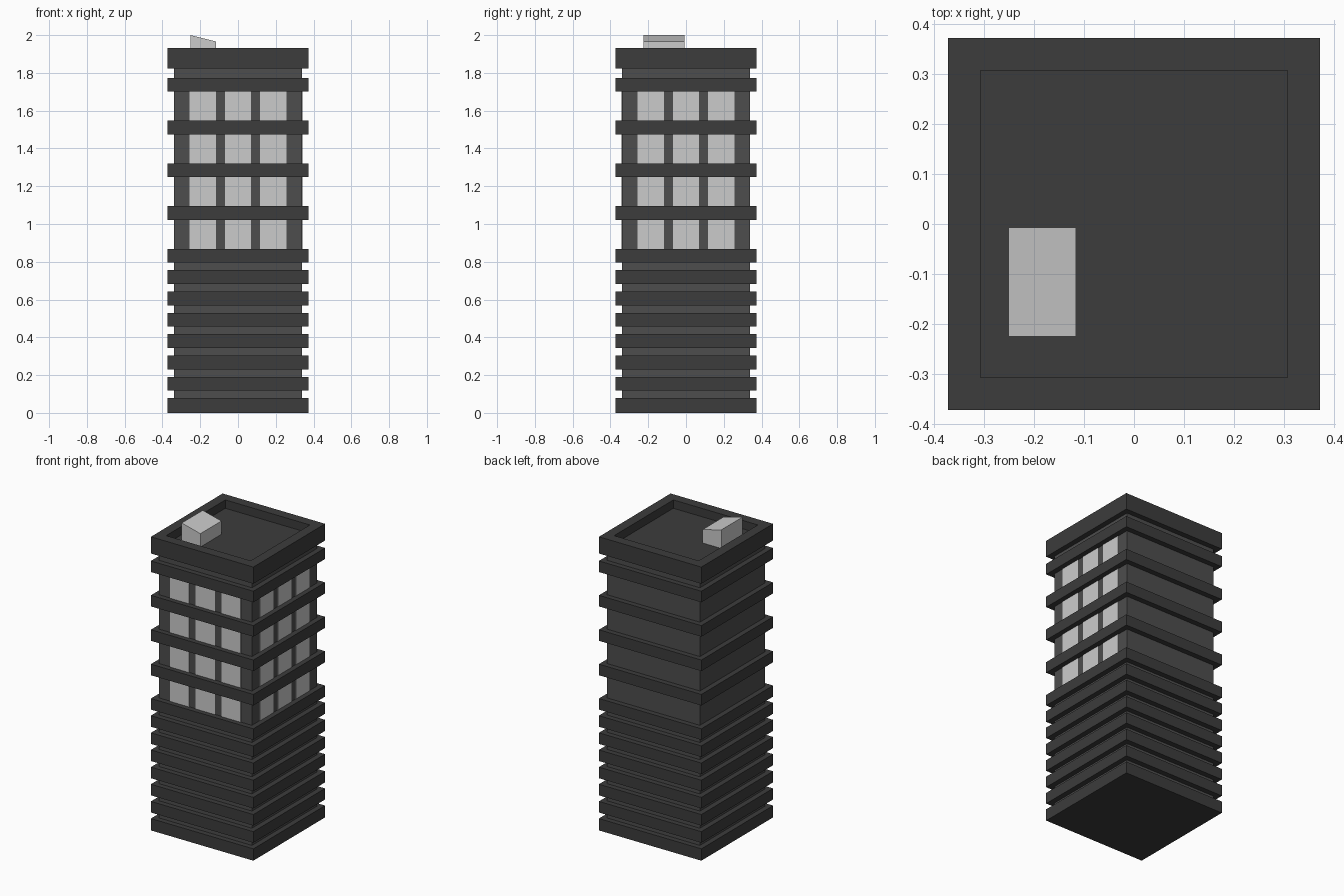
import bpy, bmesh

if "Cube" in bpy.data.objects:
    bpy.data.objects.remove(bpy.data.objects["Cube"])


def material(name, v):
    m = bpy.data.materials.new(name)
    m.diffuse_color = (v, v, v, 1)
    m.use_nodes = True
    m.node_tree.nodes["Principled BSDF"].inputs["Base Color"].default_value = m.diffuse_color
    return m


dark = material("dark_slab", 0.045)
wall = material("wall_grey", 0.075)


def add_object(name, bm, mat=None):
    mesh = bpy.data.meshes.new(name)
    bm.to_mesh(mesh)
    bm.free()
    ob = bpy.data.objects.new(name, mesh)
    bpy.context.collection.objects.link(ob)
    if mat:
        mesh.materials.append(mat)
    return ob


def box_bm(x0, x1, y0, y1, z0, z1):
    bm = bmesh.new()
    bmesh.ops.create_cube(bm, size=1)
    for v in bm.verts:
        v.co = (x1 if v.co.x > 0 else x0,
                y1 if v.co.y > 0 else y0,
                z1 if v.co.z > 0 else z0)
    return bm


def square(name, half, z0, z1, mat):
    return add_object(name, box_bm(-half, half, -half, half, z0, z1), mat)


SLAB, CORE, THICK = 0.373, 0.338, 0.073

# Core walls
square("core_walls", CORE, 0.04, 1.85, wall)

# Closely spaced lower slabs
square("base_slab", SLAB, 0, 0.078, dark)
for i in range(1, 8):
    top = 0.078 + 0.1129 * i
    square(f"lower_slab_{i}", SLAB, top - THICK, top, dark)

# Upper floor slabs, with windows on the front and right sides below each
PITCH = 0.2265
for i in range(1, 5):
    top = 0.868 + PITCH * i
    square(f"floor_slab_{i}", SLAB, top - THICK, top, dark)
    z0, z1 = top - PITCH, top - THICK
    for j, c in enumerate((-0.187, 0.0, 0.187)):
        a, b = c - 0.07, c + 0.07
        add_object(f"front_window_{i}_{j}",
                   box_bm(a, b, -CORE - 0.003, -CORE + 0.01, z0, z1))
        add_object(f"right_window_{i}_{j}",
                   box_bm(CORE - 0.01, CORE + 0.003, a, b, z0, z1))

# Roof slab with sunken deck
bm = box_bm(-SLAB, SLAB, -SLAB, SLAB, 1.823, 1.933)
bm.normal_update()
top_face = max(bm.faces, key=lambda f: f.calc_center_median().z)
bmesh.ops.inset_region(bm, faces=[top_face], thickness=SLAB - 0.281)
deck = bmesh.ops.extrude_face_region(bm, geom=[top_face])["geom"]
bmesh.ops.delete(bm, geom=[f for f in [top_face] if f.is_valid], context="FACES")
bmesh.ops.translate(bm, vec=(0, 0, -0.055),
                    verts=[g for g in deck if isinstance(g, bmesh.types.BMVert)])
bmesh.ops.recalc_face_normals(bm, faces=bm.faces)
add_object("roof_slab", bm, dark)

# Roof hut with sloping top
bm = box_bm(-0.252, -0.116, -0.226, -0.007, 1.875, 2.0)
for v in bm.verts:
    if v.co.z > 1.9 and v.co.x > -0.2:
        v.co.z = 1.966
add_object("roof_hut", bm)
